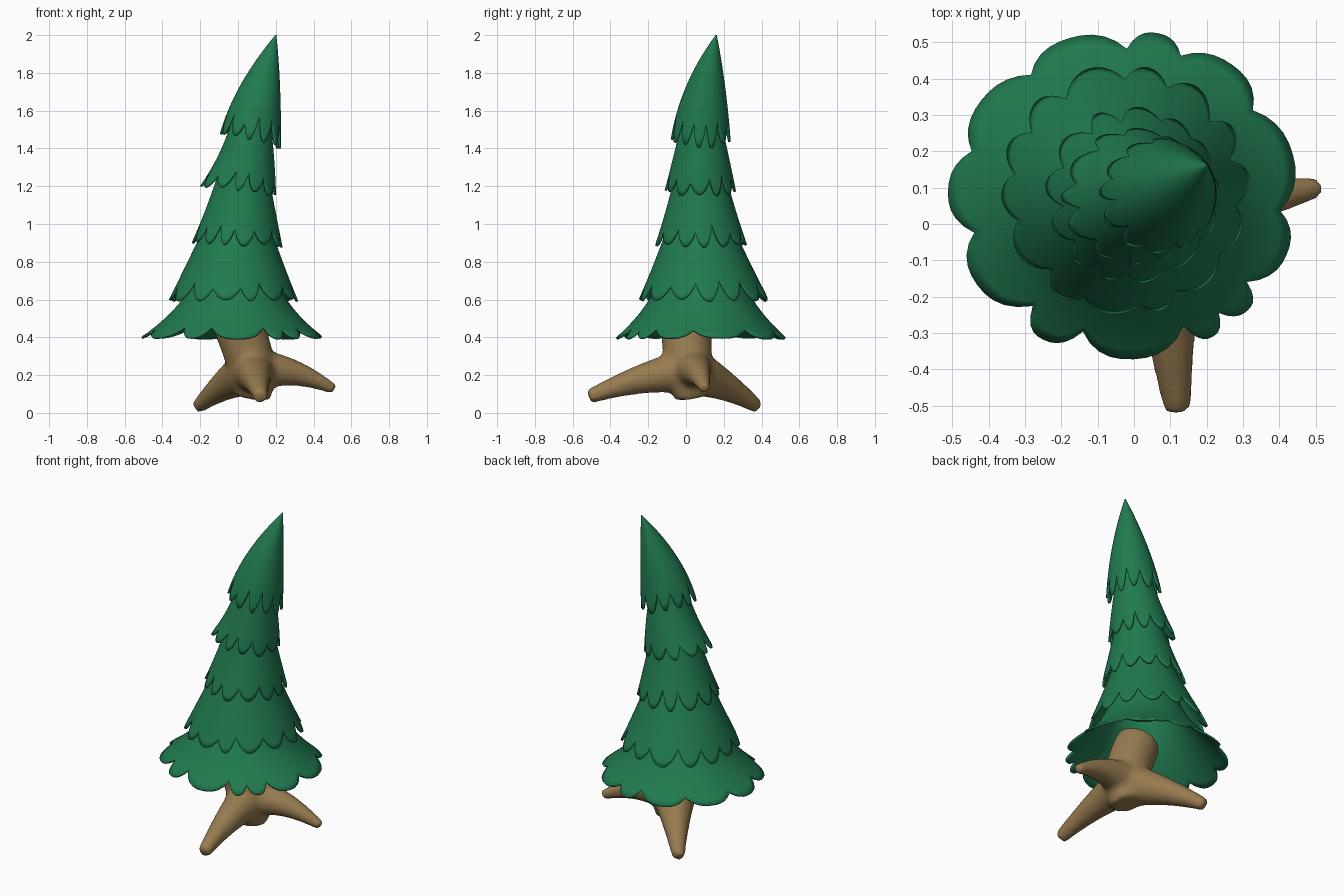
import bpy, bmesh, math, random
from mathutils import Vector

random.seed(4)
cube = bpy.data.objects.get("Cube")
if cube:
    bpy.data.objects.remove(cube, do_unlink=True)


def material(name, color):
    mat = bpy.data.materials.new(name)
    mat.use_nodes = True
    mat.diffuse_color = color
    mat.node_tree.nodes["Principled BSDF"].inputs["Base Color"].default_value = color
    return mat


def finish(name, bm, mat):
    bmesh.ops.recalc_face_normals(bm, faces=bm.faces)
    mesh = bpy.data.meshes.new(name)
    bm.to_mesh(mesh)
    bm.free()
    mesh.materials.append(mat)
    mesh.shade_smooth()
    obj = bpy.data.objects.new(name, mesh)
    bpy.context.collection.objects.link(obj)
    return obj


def through(a, b, c, t):
    """Smooth curve that passes a, b, c at t = 0, 0.5, 1."""
    return a * (1 - t) * (1 - 2 * t) + b * 4 * t * (1 - t) + c * t * (2 * t - 1)


def bridge(bm, low, high):
    n = len(low)
    for i in range(n):
        j = (i + 1) % n
        bm.faces.new((low[i], low[j], high[j], high[i]))


def even_notches(count, first):
    step = 360 / count
    return [first + step * (i + random.uniform(-0.16, 0.16)) for i in range(count)]


def foliage_tier(name, top, mid, hem, notches, depth, sharpness, tilt, mat):
    """Skirt with a scalloped hem; top, mid and hem are (x, y, z, x radius, y radius)."""
    top, mid, hem = Vector(top), Vector(mid), Vector(hem)
    steps, rings = 10, 14
    notches = sorted(a % 360 for a in notches)
    depths = [depth * random.uniform(0.7, 1.2) for _ in notches]
    columns = []
    for k, start in enumerate(notches):
        after = (k + 1) % len(notches)
        span = (notches[after] - start) % 360
        length = random.uniform(0, 0.15) * depth
        for i in range(steps):
            u = i / steps
            edge = abs(2 * u - 1) ** sharpness
            cut = depths[k] if u < 0.5 else depths[after]
            columns.append((math.radians(start + span * u),
                            1 - cut * edge - length * (1 - edge)))
    bm = bmesh.new()
    loops = []
    for r in range(rings + 1):
        loop = []
        for angle, reach in columns:
            t = reach * r / rings
            x, y, z, rx, ry = through(top, mid, hem, t)
            dx, dy = rx * math.cos(angle), ry * math.sin(angle)
            loop.append(bm.verts.new((x + dx, y + dy, z - tilt * t * dx)))
        loops.append(loop)
    for low, high in zip(loops[1:], loops):
        bridge(bm, low, high)
    bm.faces.new(loops[0])
    obj = finish(name, bm, mat)
    solid = obj.modifiers.new("thickness", "SOLIDIFY")
    solid.thickness = 0.012
    solid.offset = -1
    bpy.context.view_layer.objects.active = obj
    obj.select_set(True)
    bpy.ops.object.shade_smooth_by_angle(angle=math.radians(40))
    obj.select_set(False)


def limb(bm, start, mid, end):
    """Tapered closed tube; each point is (x, y, z, radius)."""
    sides, rings = 16, 14
    points = [through(Vector(start), Vector(mid), Vector(end), i / rings)
              for i in range(rings + 1)]
    loops = []
    for i, p in enumerate(points):
        ahead = points[min(i + 1, rings)].xyz - points[max(i - 1, 0)].xyz
        turn = ahead.to_track_quat("Z", "Y")
        loops.append([bm.verts.new(p.xyz + turn @ Vector(
            (p.w * math.cos(a), p.w * math.sin(a), 0)))
            for a in (math.tau * k / sides for k in range(sides))])
    for low, high in zip(loops, loops[1:]):
        bridge(bm, low, high)
    bm.faces.new(loops[0])
    bm.faces.new(loops[-1])


green = material("needle_green", (0.0145, 0.195, 0.079, 1))
brown = material("bark_brown", (0.31, 0.2, 0.08, 1))

# Foliage, bottom to top
wide_notches = [126, 89, 69, 35, -6, -37, -53, -67, -106, -128, 195, 163]
foliage_tier("bottom_foliage", (-0.01, 0.08, 0.76, 0.2, 0.2), (-0.02, 0.08, 0.57, 0.3, 0.295),
             (-0.03, 0.08, 0.395, 0.492, 0.455), wide_notches, 0.16, 2.6, 0.0, green)
foliage_tier("lower_foliage", (0.0, 0.075, 1.02, 0.16, 0.16), (-0.015, 0.085, 0.8, 0.252, 0.252),
             (-0.025, 0.095, 0.59, 0.345, 0.35), even_notches(14, -86), 0.23, 2.0, 0.0, green)
foliage_tier("middle_foliage", (0.03, 0.075, 1.3, 0.125, 0.125), (0.015, 0.078, 1.09, 0.18, 0.18),
             (-0.005, 0.08, 0.885, 0.242, 0.245), even_notches(13, -92), 0.25, 2.0, 0.05, green)
foliage_tier("upper_foliage", (0.07, 0.08, 1.56, 0.1, 0.1), (0.045, 0.08, 1.36, 0.146, 0.146),
             (0.0, 0.075, 1.17, 0.202, 0.19), even_notches(12, -75), 0.25, 2.0, 0.15, green)
foliage_tier("top_foliage", (0.2, 0.16, 2.0, 0.003, 0.003), (0.12, 0.104, 1.73, 0.103, 0.103),
             (0.065, 0.077, 1.435, 0.162, 0.16), even_notches(12, -80), 0.2, 2.0, 0.25, green)

# Leaning trunk and three roots, fused into one smooth form
trunk = bmesh.new()
limb(trunk, (0.08, 0.03, 0.08, 0.09), (0.065, 0.01, 0.27, 0.127), (-0.03, 0.0, 0.54, 0.132))
limb(trunk, (0.075, 0.02, 0.22, 0.125), (0.095, -0.23, 0.18, 0.08), (0.12, -0.515, 0.085, 0.04))
limb(trunk, (0.07, 0.02, 0.22, 0.135), (-0.07, 0.20, 0.145, 0.082), (-0.215, 0.382, 0.03, 0.038))
limb(trunk, (0.06, 0.02, 0.22, 0.125), (0.28, 0.06, 0.215, 0.074), (0.512, 0.10, 0.122, 0.03))
trunk = finish("trunk_and_roots", trunk, brown)
remesh = trunk.modifiers.new("fuse", "REMESH")
remesh.mode = "VOXEL"
remesh.voxel_size = 0.014
remesh.use_smooth_shade = True
smooth = trunk.modifiers.new("soften", "SMOOTH")
smooth.factor = 0.5
smooth.iterations = 16
